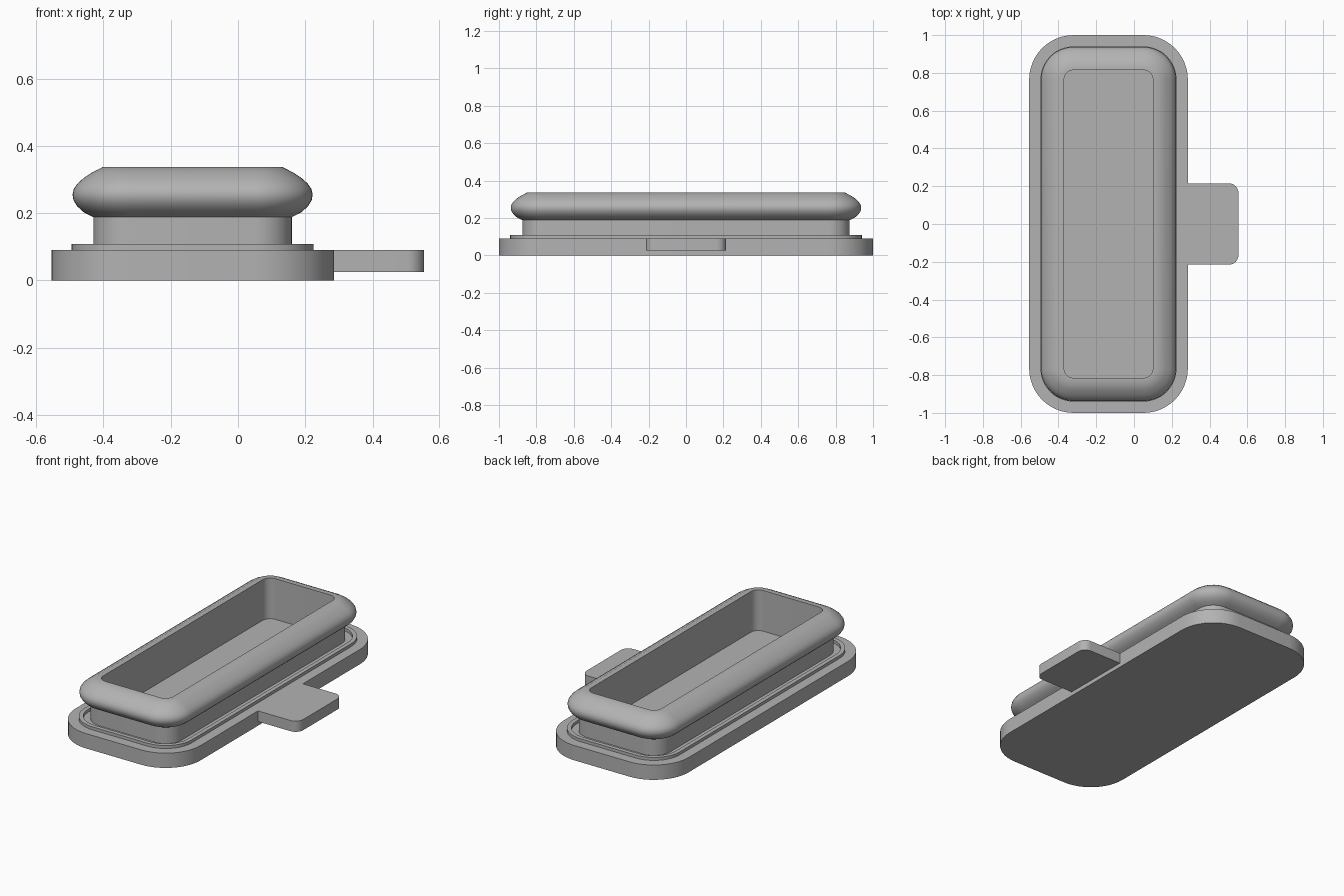
import bpy, bmesh, math

cube = bpy.data.objects.get("Cube")
if cube:
    bpy.data.objects.remove(cube, do_unlink=True)

grey = bpy.data.materials.new("rubber grey")
grey.use_nodes = True
colour = (0.45, 0.45, 0.45, 1)
grey.diffuse_color = colour
grey.node_tree.nodes["Principled BSDF"].inputs["Base Color"].default_value = colour

CX = -0.135                  # centre line of the plug body
CORE_X, CORE_Y = 0.185, 0.765  # corner arc centres shared by every outline
STEPS = 12


def outline(radius):
    """Rounded rectangle at a given offset from the shared corner centres."""
    points = []
    for quarter, (sx, sy) in enumerate([(1, 1), (-1, 1), (-1, -1), (1, -1)]):
        for i in range(STEPS + 1):
            a = (quarter + i / STEPS) * math.pi / 2
            points.append((CX + sx * CORE_X + radius * math.cos(a),
                           sy * CORE_Y + radius * math.sin(a)))
    return points


def finish(name, bm):
    bmesh.ops.recalc_face_normals(bm, faces=bm.faces)
    mesh = bpy.data.meshes.new(name)
    bm.to_mesh(mesh)
    bm.free()
    mesh.materials.append(grey)
    obj = bpy.data.objects.new(name, mesh)
    bpy.context.collection.objects.link(obj)
    bpy.ops.object.select_all(action="DESELECT")
    obj.select_set(True)
    bpy.context.view_layer.objects.active = obj
    bpy.ops.object.shade_smooth_by_angle(angle=math.radians(30))
    return obj


def sweep(name, profile, closed=False):
    """Skin (radius, z) profile points around the outline; cap unless closed."""
    bm = bmesh.new()
    rings = [[bm.verts.new((x, y, z)) for x, y in outline(r)] for r, z in profile]
    pairs = list(zip(rings, rings[1:]))
    if closed:
        pairs.append((rings[-1], rings[0]))
    else:
        bm.faces.new(rings[0])
        bm.faces.new(rings[-1])
    for low, high in pairs:
        for i in range(len(low)):
            j = (i + 1) % len(low)
            bm.faces.new((low[i], low[j], high[j], high[i]))
    return finish(name, bm)


# Flange plate
sweep("base_plate", [(0.235, 0), (0.235, 0.09)])

# Thin raised sealing ridge around the neck
sweep("seal_ridge", [(0.175, 0.085), (0.175, 0.108), (0.15, 0.108), (0.15, 0.085)],
      closed=True)

# Hollow neck with its bulging lip
bulge = [(0.11, 0.188), (0.138, 0.202), (0.158, 0.22), (0.169, 0.238),
         (0.172, 0.255), (0.168, 0.272), (0.157, 0.288), (0.139, 0.304),
         (0.115, 0.32), (0.082, 0.337)]
sweep("neck_and_lip", [(0.05, 0.085), (0.11, 0.085)] + bulge + [(0.05, 0.337)],
      closed=True)

# Pull tab on the left side, rounded at its outer corners
bm = bmesh.new()
bmesh.ops.create_cube(bm, size=1)
for v in bm.verts:
    v.co = (0.553 if v.co.x > 0 else 0.27, v.co.y * 0.43, 0.09 if v.co.z > 0 else 0.025)
corners = [e for e in bm.edges
           if all(v.co.x > 0.5 for v in e.verts) and abs(e.verts[0].co.y - e.verts[1].co.y) < 0.01]
bmesh.ops.bevel(bm, geom=corners, offset=0.05, segments=8, affect="EDGES", profile=0.5)
finish("pull_tab", bm)
